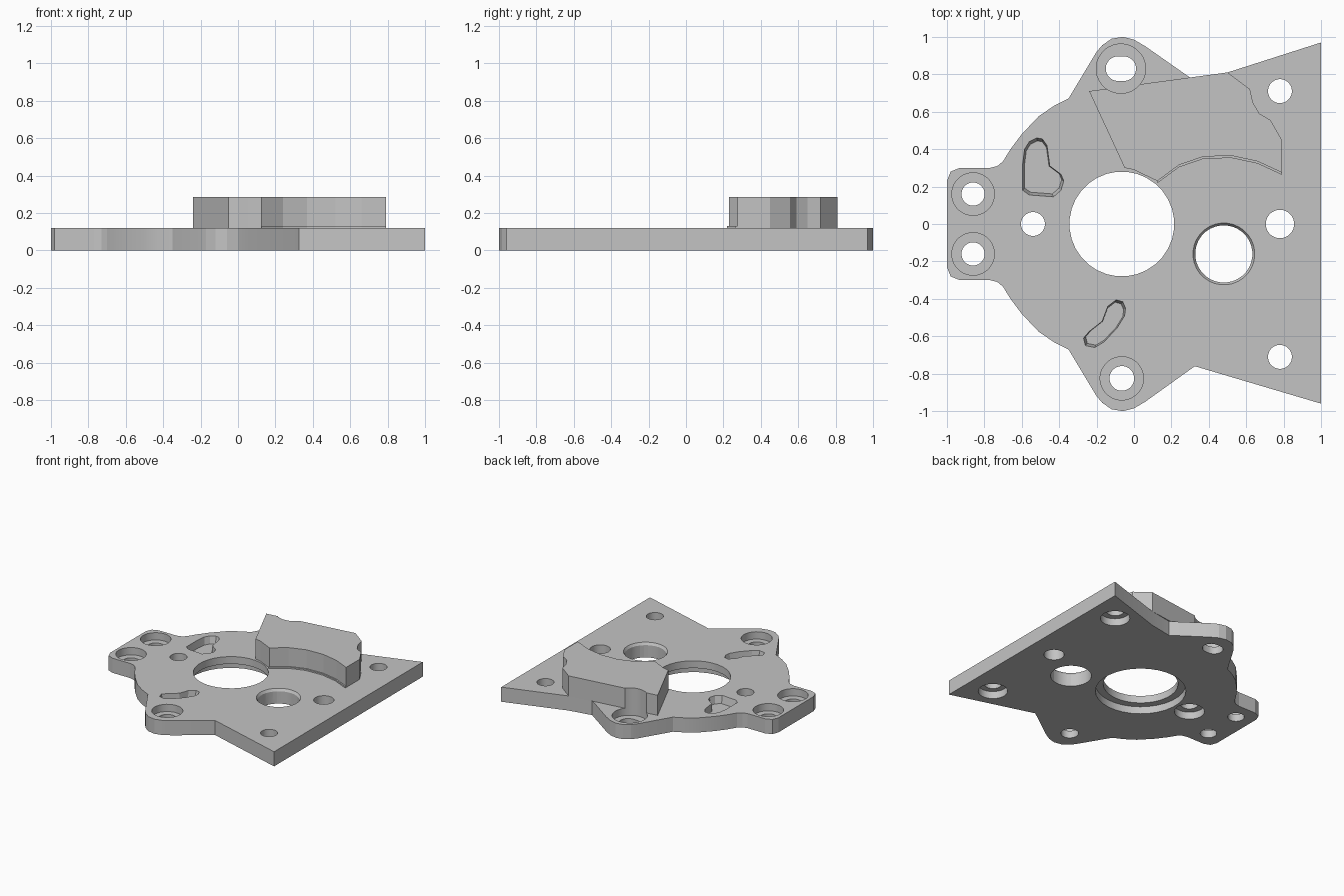
import bpy, bmesh
from math import cos, sin, pi

cube = bpy.data.objects.get("Cube")
if cube:
    bpy.data.objects.remove(cube)

PLATE_TOP = 0.12
BLOCK_TOP = 0.285
FLOOR = 0.06

grey = bpy.data.materials.new("machined grey")
grey.use_nodes = True
grey.diffuse_color = (0.55, 0.55, 0.55, 1)
grey.node_tree.nodes["Principled BSDF"].inputs["Base Color"].default_value = (0.55, 0.55, 0.55, 1)


def prism(name, outline, z0, z1, foot=1.0):
    """Extrude an outline; foot scales the lower ring about its middle."""
    n = len(outline)
    mx = sum(p[0] for p in outline) / n
    my = sum(p[1] for p in outline) / n
    bm = bmesh.new()
    low = [bm.verts.new((mx + (x - mx) * foot, my + (y - my) * foot, z0)) for x, y in outline]
    top = [bm.verts.new((x, y, z1)) for x, y in outline]
    bm.faces.new(low)
    bm.faces.new(top)
    for i in range(n):
        j = (i + 1) % n
        bm.faces.new((low[i], low[j], top[j], top[i]))
    bmesh.ops.recalc_face_normals(bm, faces=bm.faces)
    mesh = bpy.data.meshes.new(name)
    bm.to_mesh(mesh)
    bm.free()
    mesh.materials.append(grey)
    obj = bpy.data.objects.new(name, mesh)
    bpy.context.collection.objects.link(obj)
    return obj


def circle(x, y, r, stretch=0.0, n=32):
    """Round outline, or a slot along x when stretched."""
    pts = []
    for i in range(n):
        a = 2 * pi * (i + 0.5) / n
        side = stretch if cos(a) > 0 else -stretch
        pts.append((x + side + r * cos(a), y + r * sin(a)))
    return pts


def cut(target, outline, z0, z1, foot=1.0):
    cutter = prism("cutter", outline, z0, z1, foot)
    cutter.hide_render = True
    mod = target.modifiers.new("cut", 'BOOLEAN')
    mod.operation = 'DIFFERENCE'
    mod.solver = 'EXACT'
    mod.object = cutter
    bpy.context.view_layer.objects.active = target
    bpy.ops.object.modifier_apply(modifier=mod.name)
    bpy.data.objects.remove(cutter)


# Base plate with three mounting tabs and a flared right side
upper = [(1, 0.97), (0.5, 0.81), (0.31, 0.775), (0.06, 0.95), (0.0, 0.985), (-0.06, 1.0),
         (-0.12, 0.99), (-0.17, 0.955), (-0.2, 0.92), (-0.35, 0.67), (-0.43, 0.63),
         (-0.51, 0.575), (-0.6, 0.48), (-0.66, 0.4), (-0.7, 0.335), (-0.73, 0.31),
         (-0.77, 0.3), (-0.93, 0.3), (-0.98, 0.28), (-1, 0.23)]
lower = [(x, -y) for x, y in upper if x != 0.5]
lower[0] = (1, -0.96)
lower[1] = (0.325, -0.76)
plate = prism("base_plate", upper + lower[::-1], 0, PLATE_TOP)

# Through holes: x, y, radius, half slot length
for x, y, r, s in [(-0.065, 0, 0.28, 0), (0.48, -0.16, 0.153, 0), (0.78, 0, 0.076, 0),
                   (0.78, 0.71, 0.064, 0), (0.78, -0.71, 0.064, 0), (-0.54, 0, 0.064, 0),
                   (-0.86, 0.16, 0.062, 0), (-0.86, -0.16, 0.062, 0),
                   (-0.065, -0.825, 0.066, 0), (-0.07, 0.83, 0.066, 0.015)]:
    cut(plate, circle(x, y, r, s), -0.1, 0.2)

# Counterbores on the underside
for x, y, r in [(-0.065, 0, 0.338), (0.78, 0.71, 0.11), (0.78, -0.71, 0.11), (-0.54, 0, 0.113)]:
    cut(plate, circle(x, y, r), -0.1, FLOOR)

# Counterbores on the upper side
for x, y, r in [(-0.86, 0.16, 0.114), (-0.86, -0.16, 0.114), (-0.065, -0.825, 0.116),
                (-0.07, 0.83, 0.132)]:
    cut(plate, circle(x, y, r), FLOOR, 0.2)

# Chamfer on the bearing hole
cut(plate, circle(0.48, -0.16, 0.166), 0.1, 0.121, 0.92)

# Blind weight-saving pockets with slightly tapered walls
pocket_a = [(-0.52, 0.46), (-0.56, 0.44), (-0.585, 0.4), (-0.595, 0.32), (-0.595, 0.18),
            (-0.56, 0.155), (-0.43, 0.145), (-0.39, 0.18), (-0.375, 0.23), (-0.39, 0.265),
            (-0.45, 0.31), (-0.465, 0.42), (-0.49, 0.455)]
pocket_b = [(-0.095, -0.405), (-0.06, -0.415), (-0.045, -0.45), (-0.05, -0.49),
            (-0.09, -0.555), (-0.16, -0.63), (-0.21, -0.66), (-0.26, -0.65),
            (-0.27, -0.61), (-0.24, -0.575), (-0.17, -0.52), (-0.14, -0.44)]
for pocket in (pocket_a, pocket_b):
    cut(plate, pocket, FLOOR, 0.121, 0.9)

# Raised block, with a thin foot along its curved front wall
back = [(-0.05, 0.3), (-0.24, 0.71), (0.5, 0.81), (0.62, 0.72), (0.635, 0.65), (0.67, 0.59),
        (0.73, 0.555), (0.79, 0.45)]
arc = [(0.79, 0.275), (0.66, 0.335), (0.52, 0.365), (0.37, 0.36), (0.24, 0.315), (0.125, 0.23)]
rim = [(0.065, 0.258), (0.0, 0.29)]
block = prism("raised_block", back + arc + rim, PLATE_TOP, BLOCK_TOP)
foot = prism("block_foot", arc + [(x, y - 0.012) for x, y in arc[::-1]], PLATE_TOP - 0.01, 0.131)
cut(block, circle(-0.07, 0.83, 0.132), 0, 0.4)

# Smooth the round walls, keep machined edges crisp
bpy.ops.object.select_all(action='DESELECT')
for obj in (plate, block, foot):
    obj.select_set(True)
bpy.context.view_layer.objects.active = plate
bpy.ops.object.shade_smooth_by_angle(angle=0.22)
